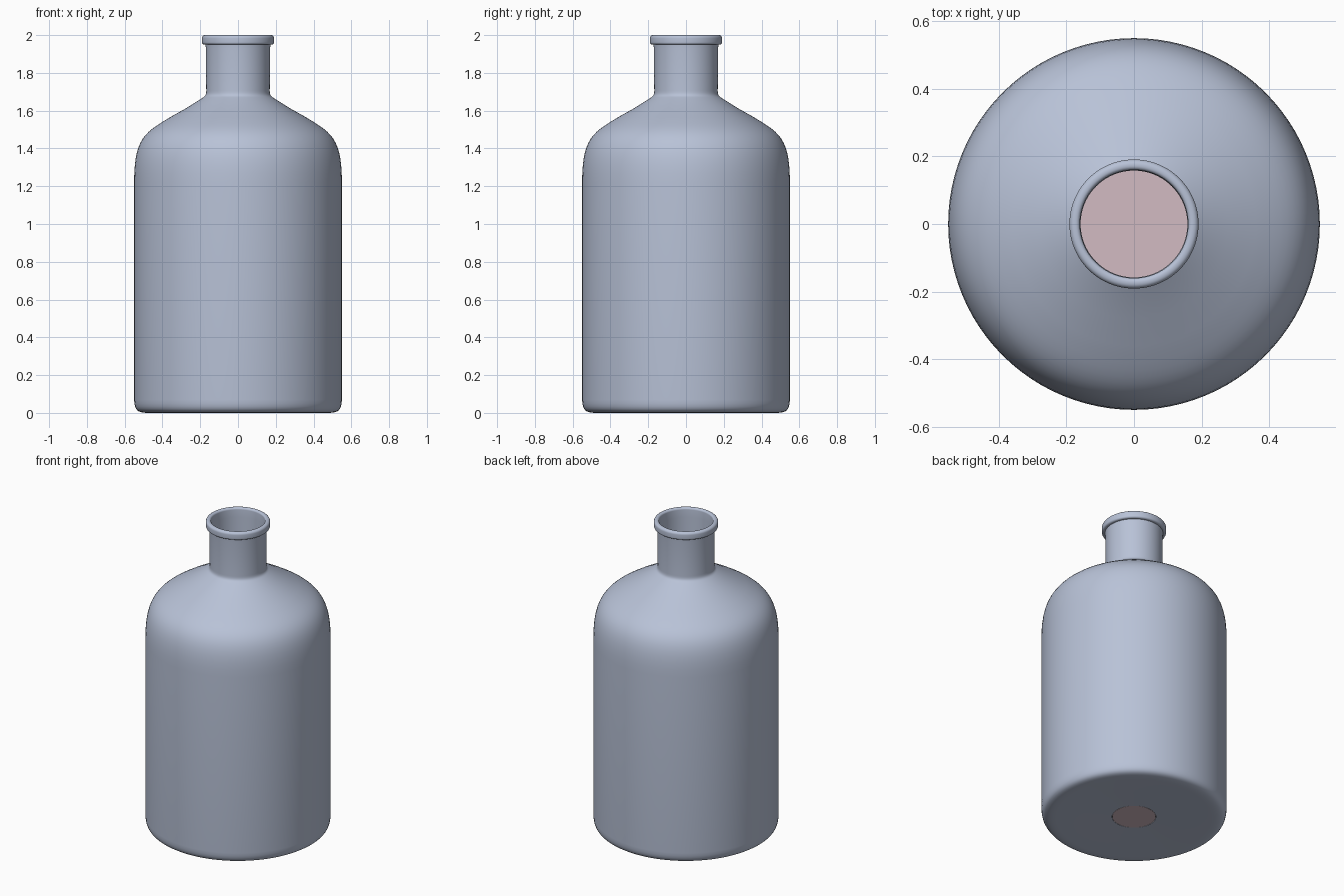
import bpy, bmesh, math

cube = bpy.data.objects.get("Cube")
if cube:
    bpy.data.objects.remove(cube, do_unlink=True)


def make_material(name, rgb):
    mat = bpy.data.materials.new(name)
    mat.use_nodes = True
    color = (*rgb, 1.0)
    mat.diffuse_color = color
    mat.node_tree.nodes["Principled BSDF"].inputs["Base Color"].default_value = color
    return mat


def arc(cx, cz, r, start, end, steps=6):
    """Points of a rounded corner in the radius/height plane."""
    angles = [math.radians(start + (end - start) * i / steps) for i in range(steps + 1)]
    return [(cx + r * math.cos(a), cz + r * math.sin(a)) for a in angles]


def bezier(p0, p1, p2, p3, steps=14):
    points = []
    for i in range(steps + 1):
        t = i / steps
        s = 1 - t
        points.append(tuple(s**3 * a + 3 * s * s * t * b + 3 * s * t * t * c + t**3 * d
                            for a, b, c, d in zip(p0, p1, p2, p3)))
    return points


def lathe(name, profile, mat, steps=96):
    """Revolve a radius/height profile around the z axis."""
    bm = bmesh.new()
    verts = [bm.verts.new((r, 0, z)) for r, z in profile]
    edges = [bm.edges.new(pair) for pair in zip(verts, verts[1:])]
    bmesh.ops.spin(bm, geom=verts + edges, cent=(0, 0, 0), axis=(0, 0, 1),
                   angle=math.tau, steps=steps)
    bmesh.ops.remove_doubles(bm, verts=bm.verts, dist=0.0002)
    bmesh.ops.recalc_face_normals(bm, faces=bm.faces)
    mesh = bpy.data.meshes.new(name)
    bm.to_mesh(mesh)
    bm.free()
    mesh.materials.append(mat)
    obj = bpy.data.objects.new(name, mesh)
    bpy.context.collection.objects.link(obj)
    bpy.ops.object.select_all(action="DESELECT")
    obj.select_set(True)
    bpy.context.view_layer.objects.active = obj
    bpy.ops.object.shade_smooth_by_angle(angle=math.radians(40))
    return obj


glass = make_material("blue grey glass", (0.48, 0.54, 0.68))
pink = make_material("pale pink liquid", (0.65, 0.50, 0.54))

# Outer wall: base, body, shoulder, neck and rolled lip
outer = [(0.13, 0.008), (0.3, 0.004), (0.46, 0.0)]
outer += bezier((0.48, 0.0), (0.53, 0.002), (0.548, 0.01), (0.55, 0.07), 8)
outer += bezier((0.55, 1.22), (0.55, 1.46), (0.49, 1.485), (0.36, 1.565))
outer += [(0.28, 1.61), (0.2, 1.66)]
outer += bezier((0.185, 1.67), (0.172, 1.678), (0.168, 1.685), (0.168, 1.705), 6)
outer += [(0.17, 1.93), (0.172, 1.95)]
outer += arc(0.179, 1.962, 0.012, -90, 0) + arc(0.175, 1.984, 0.016, 0, 90)

# Inner wall, from the mouth back down to the floor
inner = arc(0.172, 1.988, 0.012, 90, 180)
inner += [(0.16, 1.94), (0.158, 1.69), (0.27, 1.6)]
inner += bezier((0.35, 1.555), (0.48, 1.475), (0.535, 1.45), (0.535, 1.22))
inner += bezier((0.535, 0.07), (0.535, 0.02), (0.51, 0.014), (0.46, 0.014), 6)
inner += [(0.13, 0.02)]
lathe("bottle", outer + inner + outer[:1], glass)

# Liquid filling the body, showing through the middle of the base
liquid = [(0.0, 0.008), (0.129, 0.008), (0.129, 0.025), (0.46, 0.025),
          (0.525, 0.08), (0.525, 1.1), (0.0, 1.1)]
lathe("liquid", liquid, pink)
